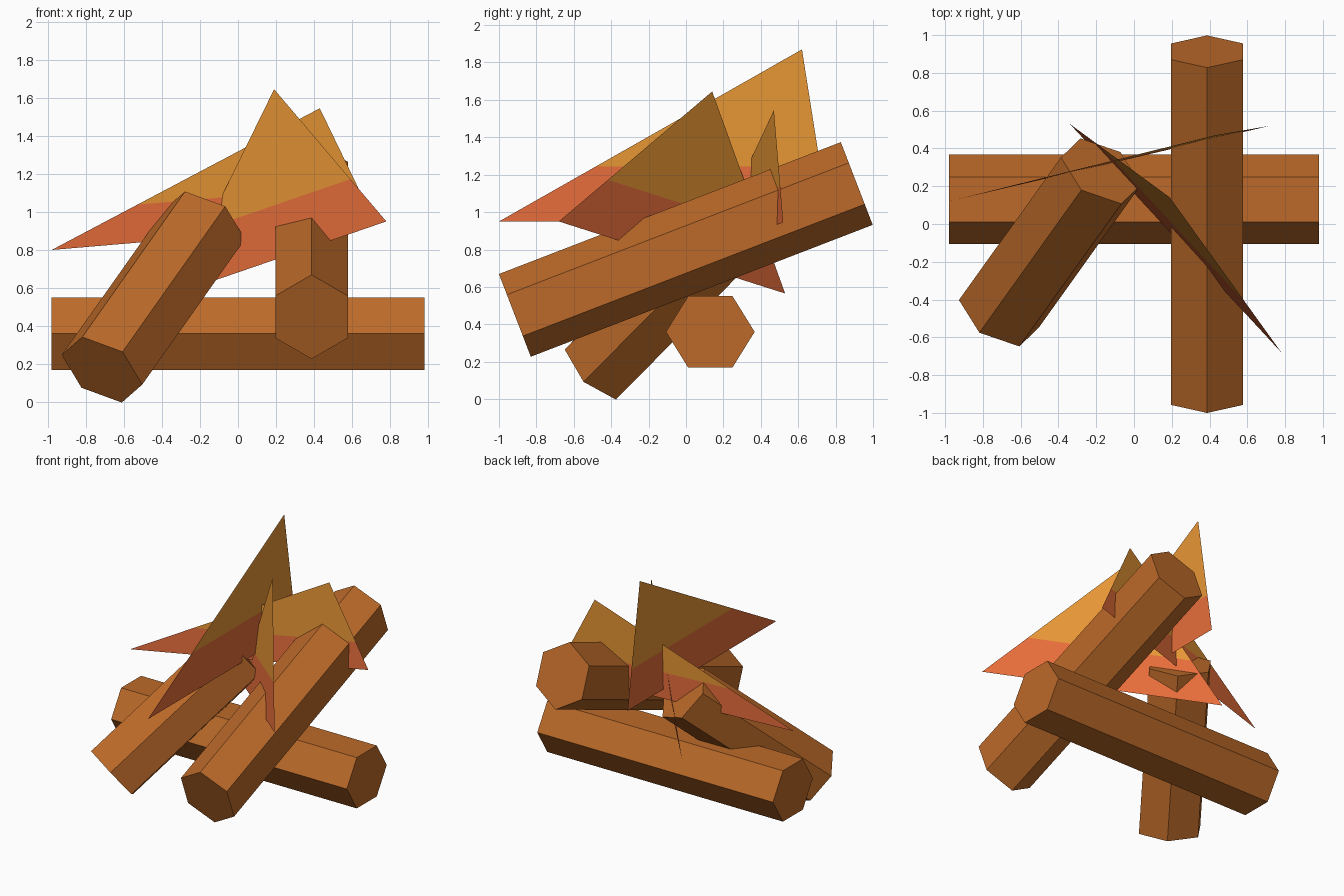
import bpy
import bmesh
from mathutils import Vector

if "Cube" in bpy.data.objects:
    bpy.data.objects.remove(bpy.data.objects["Cube"])


def material(name, rgb):
    """Flat colour given as 0-255 display values."""
    def linear(c):
        c /= 255
        return c / 12.92 if c <= 0.04045 else ((c + 0.055) / 1.055) ** 2.4
    m = bpy.data.materials.new(name)
    m.diffuse_color = (*[linear(c) for c in rgb], 1)
    m.use_nodes = True
    m.node_tree.nodes["Principled BSDF"].inputs["Base Color"].default_value = m.diffuse_color
    return m


BARK = material("bark_brown", (188, 106, 41))
GOLD = material("flame_gold", (236, 153, 54))
RED = material("flame_red", (236, 112, 60))


def add_object(name, bm, mats):
    mesh = bpy.data.meshes.new(name)
    bm.to_mesh(mesh)
    bm.free()
    for m in mats:
        mesh.materials.append(m)
    obj = bpy.data.objects.new(name, mesh)
    bpy.context.collection.objects.link(obj)
    return obj


def log(name, start, end, point_dir, radius=0.237, half_flat=0.191):
    """Six-sided log from start to end, with one corner along point_dir."""
    start, end = Vector(start), Vector(end)
    axis = (end - start).normalized()
    a = Vector(point_dir)
    a = (a - axis * a.dot(axis)).normalized() * radius
    b = axis.cross(a).normalized() * half_flat
    ring = [a, a / 2 + b, -a / 2 + b, -a, -a / 2 - b, a / 2 - b]
    bm = bmesh.new()
    base = bm.faces.new([bm.verts.new(start + p) for p in ring])
    ext = bmesh.ops.extrude_face_region(bm, geom=[base], use_keep_orig=True)
    top = [v for v in ext["geom"] if isinstance(v, bmesh.types.BMVert)]
    bmesh.ops.translate(bm, verts=top, vec=end - start)
    bmesh.ops.recalc_face_normals(bm, faces=bm.faces)
    return add_object(name, bm, [BARK])


def flame(name, left, tip, right, split=0.32):
    """Thin triangular flame: red band along the base, gold tip above."""
    left, tip, right = Vector(left), Vector(tip), Vector(right)
    bm = bmesh.new()
    l, r, t = (bm.verts.new(p) for p in (left, right, tip))
    ml = bm.verts.new(left.lerp(tip, split))
    mr = bm.verts.new(right.lerp(tip, split))
    bm.faces.new((l, r, mr, ml)).material_index = 1
    bm.faces.new((ml, mr, t)).material_index = 0
    return add_object(name, bm, [GOLD, RED])


# Logs: one lying flat, one propped across it, one shorter and leaning
log("lying_log", (-0.98, 0.13, 0.36), (0.98, 0.13, 0.36), (0, 1, 0))
log("propped_log", (0.387, -0.915, 0.448), (0.387, 0.913, 1.153), (0, 0, 1))
log("leaning_log", (-0.715, -0.475, 0.17), (-0.175, 0.28, 0.935),
    (-0.205, 0.075, 0.08))

# Crossing flames
flame("front_flame", (-0.34, 0.53, 0.565), (0.19, 0.14, 1.645), (0.78, -0.68, 0.95))
flame("back_flame", (-0.98, 0.12, 0.80), (0.43, 0.47, 1.545), (0.72, 0.52, 0.945))
flame("side_flame", (-0.05, -1.0, 0.95), (-0.05, 0.62, 1.87), (-0.05, 0.765, 0.95))
